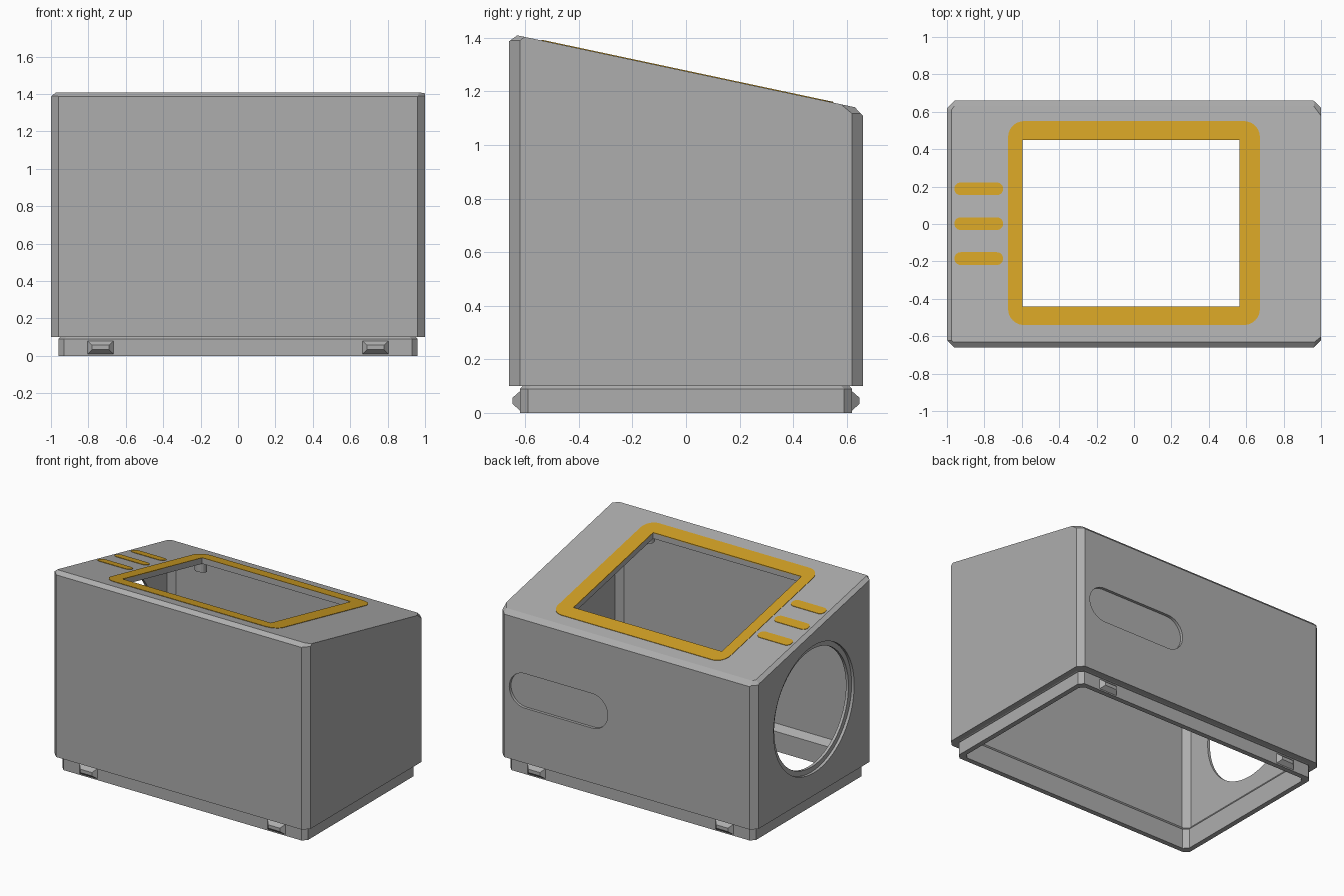
import bpy, bmesh, math
from mathutils import Vector

if "Cube" in bpy.data.objects:
    bpy.data.objects.remove(bpy.data.objects["Cube"])

SLOPE = 0.213


def top(y):
    return 1.275 - SLOPE * y


def material(name, rgb):
    m = bpy.data.materials.new(name)
    m.diffuse_color = (*rgb, 1)
    m.use_nodes = True
    m.node_tree.nodes["Principled BSDF"].inputs["Base Color"].default_value = m.diffuse_color
    return m


GREY = material("grey plastic", (0.42, 0.42, 0.42))
GOLD = material("gold paint", (0.64, 0.35, 0.018))


def finish(name, bm, mat):
    bmesh.ops.remove_doubles(bm, verts=bm.verts, dist=1e-5)
    bmesh.ops.recalc_face_normals(bm, faces=bm.faces)
    me = bpy.data.meshes.new(name)
    bm.to_mesh(me)
    bm.free()
    ob = bpy.data.objects.new(name, me)
    bpy.context.collection.objects.link(ob)
    me.materials.append(mat)
    return ob


def activate(ob):
    bpy.ops.object.select_all(action='DESELECT')
    ob.select_set(True)
    bpy.context.view_layer.objects.active = ob


def subtract(ob, cutter):
    activate(ob)
    mod = ob.modifiers.new("cut", 'BOOLEAN')
    mod.operation, mod.solver, mod.object = 'DIFFERENCE', 'EXACT', cutter
    bpy.ops.object.modifier_apply(modifier=mod.name)


def planed_box(name, hx, hy, z0, planes):
    """Box trimmed by planes given as (point, outward normal)."""
    bm = bmesh.new()
    bmesh.ops.create_cube(bm, size=2)
    for v in bm.verts:
        v.co = (v.co.x * hx, v.co.y * hy, z0 if v.co.z < 0 else 2)
    for co, no in planes:
        r = bmesh.ops.bisect_plane(bm, geom=bm.verts[:] + bm.edges[:] + bm.faces[:],
                                   plane_co=co, plane_no=Vector(no).normalized(),
                                   clear_outer=True)
        edges = [e for e in r['geom_cut'] if isinstance(e, bmesh.types.BMEdge)]
        if edges:
            bmesh.ops.holes_fill(bm, edges=edges, sides=0)
    return finish(name, bm, GREY)


def corners(hx, hy, c):
    """Planes for the four chamfered upright edges."""
    return [((sx * (hx - c), sy * hy, 0), (sx, sy, 0)) for sx in (-1, 1) for sy in (-1, 1)]


def rounded(cx, cy, hx, hy, r, n=10):
    pts = []
    for k, (sx, sy) in enumerate([(1, 1), (-1, 1), (-1, -1), (1, -1)]):
        for i in range(n + 1):
            a = math.pi / 2 * (k + i / n)
            pts.append((cx + sx * (hx - r) + r * math.cos(a),
                        cy + sy * (hy - r) + r * math.sin(a)))
    return pts


def prism(name, pts, lower, upper, mat=GREY):
    """Solid between two mappings of the same 2D outline."""
    bm = bmesh.new()
    clean = []
    for p in pts:
        if not clean or math.dist(p, clean[-1]) > 1e-5:
            clean.append(p)
    if math.dist(clean[0], clean[-1]) < 1e-5:
        clean.pop()
    a = [bm.verts.new(lower(*p)) for p in clean]
    b = [bm.verts.new(upper(*p)) for p in clean]
    bm.faces.new(a[::-1])
    bm.faces.new(b)
    for i in range(len(a)):
        j = (i + 1) % len(a)
        bm.faces.new((a[i], a[j], b[j], b[i]))
    return finish(name, bm, mat)


def on_top(d):
    return lambda x, y: (x, y, top(y) + d)


def on_side(x0):
    return lambda y, z: (x0, y, z)


def on_back(y0):
    return lambda x, z: (x, y0, z)


# Housing shell: sloped, chamfered box
trim = corners(1, 0.66, 0.04) + [
    ((0, 0, top(0)), (0, SLOPE, 1)),
    ((0, -0.63, top(-0.63)), (0, -0.022, 0.03)),
    ((0, 0.63, top(0.63)), (0, 0.031, 0.03)),
    ((-0.975, 0, top(0)), (-0.022, SLOPE * 0.025, 0.025))]
trim += [((sx * 0.98, sy * 0.64, top(sy * 0.64) - 0.022), (sx, sy, 1.2))
         for sx in (-1, 1) for sy in (-1, 1)]
housing = planed_box("housing", 1, 0.66, 0.1, trim)

# Cutters: cavity, screen window, side port with step, shallow back grip
cavity = planed_box("cavity_cutter", 0.96, 0.62, -0.5, corners(0.96, 0.62, 0.04)
                    + [((0, 0, top(0) - 0.04), (0, SLOPE, 1))])
window = prism("window_cutter", [(-0.595, -0.44), (0.565, -0.44), (0.565, 0.45), (-0.595, 0.45)],
               on_top(-0.2), on_top(0.2))
port = prism("port_cutter", rounded(0, 0.71, 0.415, 0.415, 0.415, 16), on_side(-1.1), on_side(-0.9))
step = prism("port_step_cutter", rounded(0, 0.71, 0.45, 0.45, 0.45, 16), on_side(-1.1), on_side(-0.98))
grip = prism("grip_cutter", rounded(0.535, 0.61, 0.385, 0.122, 0.122), on_back(0.64), on_back(0.8))
for c in (cavity, window, port, step, grip):
    subtract(housing, c)

# Painted screen border and three stripes
border = prism("screen_border", rounded(0, 0.005, 0.673, 0.545, 0.085),
               on_top(-0.003), on_top(0.003), GOLD)
subtract(border, window)
for i, y in enumerate((-0.185, 0.002, 0.188)):
    prism(f"stripe_{i + 1}", rounded(-0.83, y, 0.13, 0.034, 0.033),
          on_top(-0.003), on_top(0.003), GOLD)
for c in (cavity, window, port, step, grip):
    bpy.data.objects.remove(c)

# Base lip: chamfered ring swept from an (inset, height) profile
profile = [(0.04, 0), (0.04, 0.09), (0.05, 0.1), (0.03, 0.11), (0.03, 0.19),
           (0.075, 0.14), (0.075, 0)]
bm = bmesh.new()
loops = []
for d, z in profile:
    hx, hy, c = 1 - d, 0.66 - d, 0.03
    ring = [(hx, hy - c), (hx - c, hy), (c - hx, hy), (-hx, hy - c),
            (-hx, c - hy), (c - hx, -hy), (hx - c, -hy), (hx, c - hy)]
    loops.append([bm.verts.new((x, y, z)) for x, y in ring])
for k, a in enumerate(loops):
    b = loops[(k + 1) % len(loops)]
    for i in range(8):
        j = (i + 1) % 8
        bm.faces.new((a[i], a[j], b[j], b[i]))
finish("base_lip", bm, GREY)

# Snap clips on front and back of the lip
for sy, side in ((-1, "front"), (1, "back")):
    for cx in (-0.735, 0.735):
        def base(x, z, cx=cx, sy=sy):
            return (cx + x * 0.075, sy * 0.615, 0.045 + z * 0.04)

        def tip(x, z, cx=cx, sy=sy):
            return (cx + x * 0.045, sy * 0.647, 0.045 + z * 0.012)
        prism(f"{side}_clip_{'left' if cx < 0 else 'right'}",
              [(-1, -1), (1, -1), (1, 1), (-1, 1)], base, tip)

# Screw posts under the sloped top
for i, (x, y) in enumerate([(sx * 0.64, sy * 0.5) for sx in (-1, 1) for sy in (-1, 1)]):
    prism(f"screw_post_{i + 1}", rounded(x, y, 0.04, 0.04, 0.04, 5), on_top(-0.11), on_top(-0.03))

activate(housing)
bpy.ops.object.shade_smooth_by_angle(angle=math.radians(15))
